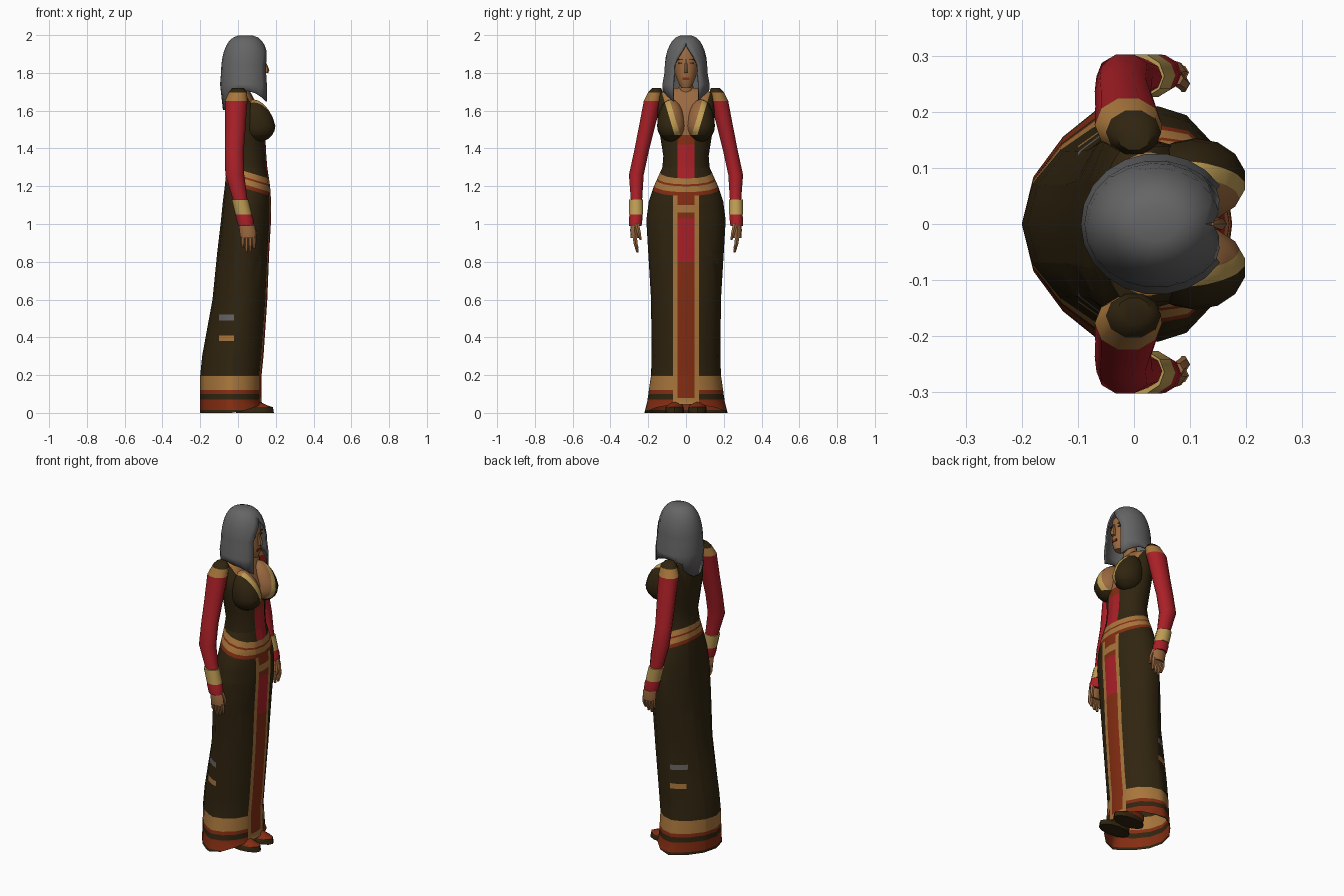
import bpy, bmesh, random
from math import sin, cos, pi, radians
from mathutils import Matrix

random.seed(4)
if "Cube" in bpy.data.objects:
    bpy.data.objects.remove(bpy.data.objects["Cube"])

COLOURS = {
    "dark_brown": (0.03, 0.018, 0.005),
    "rust": (0.23, 0.026, 0.006),
    "red": (0.4, 0.014, 0.02),
    "tan": (0.39, 0.18, 0.045),
    "gold": (0.52, 0.34, 0.09),
    "skin": (0.32, 0.14, 0.05),
    "grey_hair": (0.13, 0.13, 0.13),
    "dark_eye": (0.08, 0.03, 0.01),
}
NAMES = list(COLOURS)
MATERIALS = []
for name, rgb in COLOURS.items():
    material = bpy.data.materials.new(name)
    material.use_nodes = True
    material.diffuse_color = (*rgb, 1)
    shader = material.node_tree.nodes["Principled BSDF"]
    shader.inputs["Base Color"].default_value = (*rgb, 1)
    MATERIALS.append(material)

# Colour bands: upper limit of each band and its colour
SKIRT = {0.015: "dark_brown", 0.07: "rust", 0.1: "dark_brown", 0.12: "rust", 0.195: "tan",
         0.38: "dark_brown", 0.41: "tan", 0.49: "dark_brown", 0.52: "grey_hair"}
PANEL = {0.08: "tan", 0.8: "rust", 1.03: "red", 1.06: "rust", 1.1: "tan", 1.3: "rust"}
BODICE = {1.42: "red", 1.47: "rust"}
BELT = {1.22: "rust", 1.25: "tan", 1.26: "rust", 1.29: "tan"}
SLEEVE = {1.65: "red", 1.695: "tan", 1.8: "dark_brown"}
SHOE = {0.03: "dark_brown", 0.1: "rust"}
HEM_TOP, BELT_LOW, BELT_TOP, BUST_LOW, NECK_LOW = 0.195, 1.2, 1.29, 1.47, 1.7
BELT_SLOPE, NECK_SLOPE = 0.3, 0.3
PANEL_EDGE, TRIM_EDGE = 0.045, 0.068
SKIN_EDGE, GOLD_EDGE = 0.03, 0.06
PATCH_BACK, PATCH_FRONT = -0.1, -0.02


def band(value, bands):
    for limit, colour in bands.items():
        if value < limit:
            return colour
    return "dark_brown"


def levels(heights, slope=0):
    return [((0, 0, z), (slope, 0, 1)) for z in heights]


def both_sides(widths, height=0, slope=0):
    return [((0, s * w, height), (0, s, -slope)) for s in (1, -1) for w in widths]


def finish(bm, name, paint, cuts=(), sharp=50):
    """Cut the colour borders, paint each face by rule and make the object."""
    bmesh.ops.recalc_face_normals(bm, faces=bm.faces)
    for point, normal in cuts:
        everything = bm.verts[:] + bm.edges[:] + bm.faces[:]
        bmesh.ops.bisect_plane(bm, geom=everything, plane_co=point, plane_no=normal)
    for face in bm.faces:
        colour = paint(face.calc_center_median()) if callable(paint) else paint
        face.material_index = NAMES.index(colour)
        face.smooth = True
    mesh = bpy.data.meshes.new(name)
    bm.to_mesh(mesh)
    bm.free()
    for material in MATERIALS:
        mesh.materials.append(material)
    mesh.set_sharp_from_angle(angle=radians(sharp))
    part = bpy.data.objects.new(name, mesh)
    bpy.context.collection.objects.link(part)
    return part


def skin_rows(bm, rows):
    for low, high in zip(rows, rows[1:]):
        for k in range(len(low) - 1):
            bm.faces.new((low[k], low[k + 1], high[k + 1], high[k]))


def loft(rings, sides=10, ratio=1.0, mirror=1, pinch=0, open_base=False):
    """Skin rings of height, x, y, x radius and, if not by ratio, y radius.
    Pinch draws the back of low rings to a point."""
    bm = bmesh.new()
    rows = []
    for z, x, y, rx, *ry in rings:
        ry = ry[0] if ry else rx * ratio
        row = []
        for k in range(sides):
            angle = 2 * pi * k / sides
            c = cos(angle)
            if c < 0:
                c = -abs(c) ** (1 + pinch * max(0, 1 - z))
            row.append(bm.verts.new((x + rx * c, mirror * y + ry * sin(angle), z)))
        rows.append(row + row[:1])
    skin_rows(bm, rows)
    for end in rows[-1:] if open_base else (rows[0], rows[-1]):
        bm.faces.new(end[:-1])
    return bm


def block(name, location, size, colour):
    bm = bmesh.new()
    place = Matrix.Translation(location) @ Matrix.Diagonal((*size, 1))
    bmesh.ops.create_cube(bm, size=1, matrix=place)
    finish(bm, name, colour)


# Low neckline shared by the dress and the bust
def neckline_paint(c):
    edge = abs(c.y) - NECK_SLOPE * (c.z - BUST_LOW)
    if c.x > 0 and c.z > BUST_LOW:
        if edge < SKIN_EDGE:
            return "skin"
        if edge < GOLD_EDGE:
            return "gold" if c.x > 0.1 else "tan"
    return "dark_brown"


def dress_paint(c):
    width, front, belt = abs(c.y), c.x > PANEL_EDGE, c.z + BELT_SLOPE * c.x
    if c.z > NECK_LOW:
        return "skin" if width < TRIM_EDGE else "tan"
    if c.z > BUST_LOW:
        return neckline_paint(c)
    if belt > BELT_TOP:
        return band(c.z, BODICE) if front and width < PANEL_EDGE else "dark_brown"
    if belt > BELT_LOW:
        return band(belt, BELT)
    if front and width < TRIM_EDGE and c.z > min(SHOE):
        return "tan" if width > PANEL_EDGE else band(c.z, PANEL)
    if c.z < HEM_TOP or PATCH_BACK < c.x < PATCH_FRONT:
        return band(c.z, SKIRT)
    return "dark_brown"


neck_cuts = both_sides((SKIN_EDGE, GOLD_EDGE), BUST_LOW, NECK_SLOPE) + levels([BUST_LOW])

# Dress from hem to shoulders: height, back, front, half width
outline = [
    (0, -0.2, 0.13, 0.22), (0.06, -0.2, 0.125, 0.205), (0.2, -0.2, 0.125, 0.185),
    (0.3, -0.19, 0.135, 0.182), (0.6, -0.135, 0.155, 0.185), (0.85, -0.11, 0.165, 0.2),
    (1.02, -0.09, 0.175, 0.21), (1.12, -0.08, 0.175, 0.197),
    (1.2, -0.07, 0.17, 0.17), (1.3, -0.06, 0.155, 0.125), (1.36, -0.05, 0.15, 0.12),
    (1.55, -0.07, 0.14, 0.15), (1.69, -0.06, 0.07, 0.15), (1.72, -0.03, 0.05, 0.07),
]
bm = loft([(z, (back + front) / 2, 0, (front - back) / 2, half)
           for z, back, front, half in outline], sides=16, pinch=0.7, open_base=True)
for v in bm.verts:  # the hem lifts over the toes
    if v.co.z == 0 and v.co.x > 0:
        v.co.z = v.co.x * 0.35
cuts = levels([*SKIRT, *PANEL, *BODICE, NECK_LOW]) + levels([BELT_LOW, *BELT], BELT_SLOPE)
cuts += both_sides((PANEL_EDGE, TRIM_EDGE)) + neck_cuts
cuts += [((x, 0, 0), (1, 0, 0)) for x in (PATCH_BACK, PATCH_FRONT)]
finish(bm, "dress", dress_paint, cuts, sharp=60)

# Neck, head and face
finish(loft([(1.68, 0.015, 0, 0.05), (1.73, 0.025, 0, 0.04), (1.8, 0.04, 0, 0.04)]), "neck", "skin")
finish(loft([(1.72, 0.1, 0, 0.03), (1.75, 0.09, 0, 0.05), (1.79, 0.075, 0, 0.067),
             (1.85, 0.06, 0, 0.08), (1.91, 0.055, 0, 0.08), (1.96, 0.045, 0, 0.06)],
            sides=14, ratio=0.85), "head", "skin")
finish(loft([(1.8, 0.145, 0, 0.015), (1.815, 0.15, 0, 0.016), (1.87, 0.137, 0, 0.006)],
            sides=6, ratio=0.8), "nose", "skin")
block("lips", (0.138, 0, 1.77), (0.009, 0.035, 0.013), "rust")

# Hair: an open sheet parted around the face, with ragged ends
bm = bmesh.new()
strands, steps = 18, 7
curve = [pi / 2 * 0.9 * k / steps for k in range(steps, -1, -1)]
rings = [(1.8 + 0.2 * sin(a), 0.13 * cos(a) ** 0.65, 0.115 * cos(a) ** 0.7) for a in curve]
rings += [(1.74, 0.135, 0.126), (1.715, 0.135, 0.125)]
rows = []
for z, length, width in rings:
    gap = min(0.58, max(0, 6 * (1.95 - z)))
    row = []
    for k in range(strands + 1):
        angle = gap + 2 * (pi - gap) * k / strands
        c, drop = cos(angle), 0
        if z == rings[-1][0]:
            drop = c * c * (0.08 if c > 0 else 0.11) + random.uniform(0, 0.012)
        reach = 1 - drop if c < 0 else 1
        row.append(bm.verts.new((0.04 + length * c * reach, width * sin(angle), z - drop)))
    rows.append(row)
skin_rows(bm, rows)
bm.faces.new(rows[0][:-1])
bmesh.ops.remove_doubles(bm, verts=bm.verts, dist=0.0005)
hair = finish(bm, "hair", "grey_hair")
hair.modifiers.new("thickness", "SOLIDIFY").thickness = 0.008

for side, s in (("left", 1), ("right", -1)):
    # Bust, drawn up into the chest
    bm = bmesh.new()
    bmesh.ops.create_uvsphere(bm, u_segments=14, v_segments=10, radius=1)
    for v in bm.verts:
        x, y, z = v.co
        rise = 0.14 if z > 0 else 0.085
        lean = 0.03 * max(0, z)
        v.co = (0.11 + 0.09 * x - lean, s * 0.078 + 0.075 * y, 1.52 + rise * z)
    finish(bm, side + "_bust", neckline_paint, neck_cuts)

    # Sleeve with shoulder cap
    arm = [(1.72, 0, 0.155, 0.03), (1.7, 0, 0.162, 0.048), (1.65, -0.01, 0.177, 0.06),
           (1.5, -0.015, 0.21, 0.054), (1.38, -0.02, 0.237, 0.05), (1.26, -0.017, 0.263, 0.05),
           (1.1, 0.018, 0.262, 0.036), (1.03, 0.035, 0.266, 0.046), (0.99, 0.043, 0.268, 0.042)]
    finish(loft(arm, ratio=0.82, mirror=s), side + "_sleeve",
           lambda c: band(c.z, SLEEVE), levels(SLEEVE))

    # Bracelet
    cuff = [(1.13, 0.01, 0.264, 0.044), (1.05, 0.03, 0.264, 0.044)]
    finish(loft(cuff, ratio=0.9, mirror=s), side + "_bracelet", "gold")

    # Hand with fingers and thumb
    palm = [(1.01, 0.04, 0.27, 0.036), (0.97, 0.05, 0.272, 0.043), (0.925, 0.055, 0.27, 0.042)]
    finish(loft(palm, sides=8, ratio=0.55, mirror=s), side + "_palm", "skin")
    for i, tip in enumerate((0.875, 0.85, 0.855, 0.87)):
        x = 0.025 + 0.02 * i
        finger = [(0.935, x, 0.27, 0.013), (0.9, x, 0.268, 0.012), (tip, x, 0.257, 0.007)]
        finish(loft(finger, sides=6, mirror=s), side + "_finger", "skin")
    thumb = [(1, 0.075, 0.26, 0.013), (0.955, 0.088, 0.25, 0.012), (0.915, 0.088, 0.24, 0.006)]
    finish(loft(thumb, sides=6, mirror=s), side + "_thumb", "skin")

    # Shoe with dark sole
    shoe = [(0, 0.09, 0.06, 0.1), (0.03, 0.09, 0.06, 0.095), (0.04, 0.07, 0.06, 0.085),
            (0.075, 0.03, 0.055, 0.05)]
    finish(loft(shoe, sides=12, ratio=0.5, mirror=s), side + "_shoe", lambda c: band(c.z, SHOE))

    # Eye and brow
    block(side + "_eye", (0.13, s * 0.028, 1.852), (0.009, 0.022, 0.008), "dark_eye")
    block(side + "_brow", (0.13, s * 0.03, 1.872), (0.009, 0.03, 0.005), "dark_eye")
